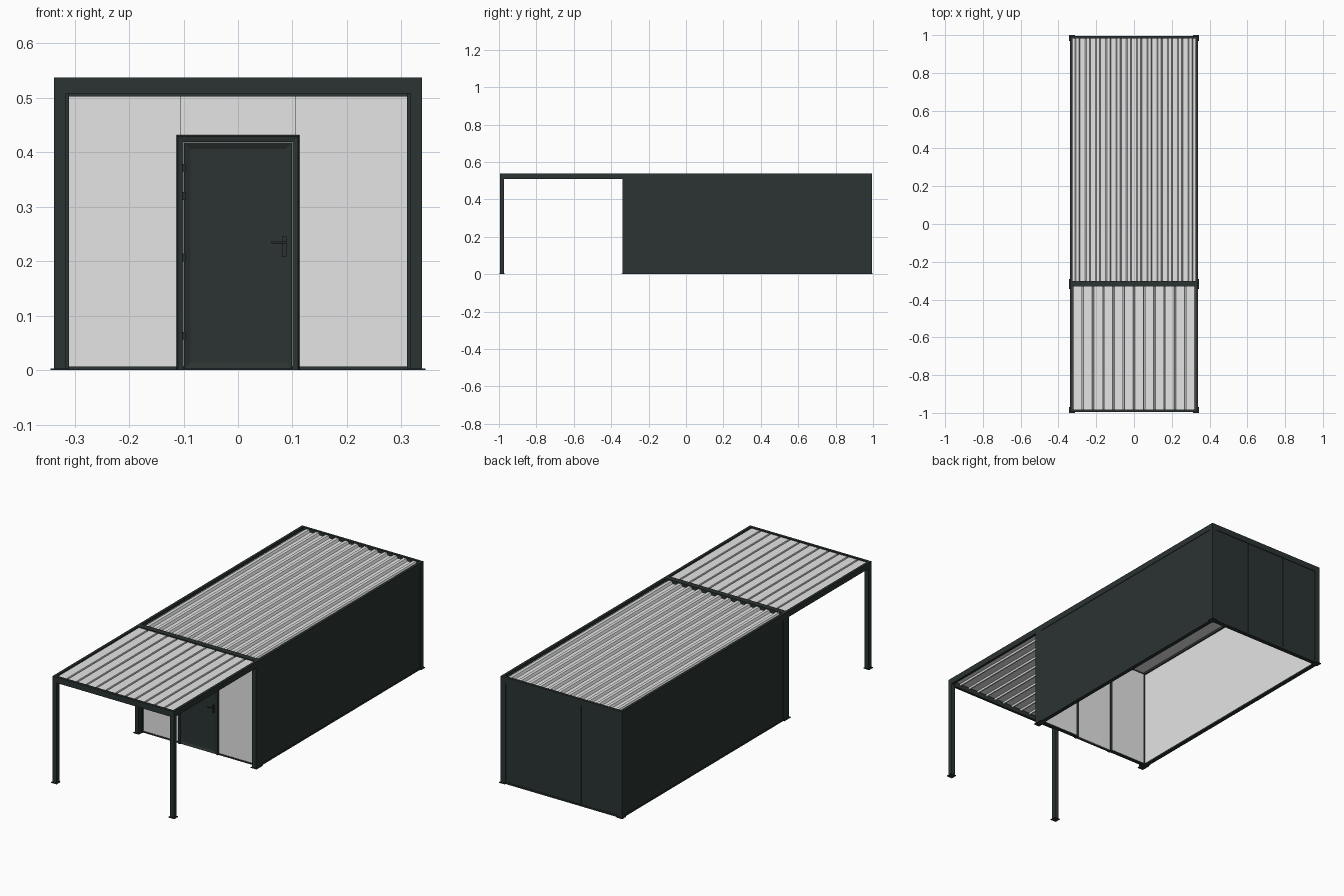
import bpy, bmesh, math
from mathutils import Vector

if "Cube" in bpy.data.objects:
    bpy.data.objects.remove(bpy.data.objects["Cube"])


def material(name, rgb):
    m = bpy.data.materials.new(name)
    m.diffuse_color = (*rgb, 1)
    m.use_nodes = True
    m.node_tree.nodes["Principled BSDF"].inputs["Base Color"].default_value = m.diffuse_color
    return m


DARK = material("anthracite", (0.0235, 0.0335, 0.0315))
LIGHT = material("light grey", (0.78, 0.78, 0.78))


def finish(bm, name, mat):
    bmesh.ops.recalc_face_normals(bm, faces=bm.faces)
    me = bpy.data.meshes.new(name)
    bm.to_mesh(me)
    bm.free()
    me.materials.append(mat)
    ob = bpy.data.objects.new(name, me)
    bpy.context.collection.objects.link(ob)
    return ob


def box_bm(x, y, z):
    bm = bmesh.new()
    bmesh.ops.create_cube(bm, size=1)
    for v in bm.verts:
        v.co = Vector([(a[0] + a[1]) / 2 + c * abs(a[1] - a[0]) for a, c in zip((x, y, z), v.co)])
    return bm


def box(name, x, y, z, mat=DARK):
    return finish(box_bm(x, y, z), name, mat)


def cylinder(name, centre, r, length, axis):
    bm = bmesh.new()
    bmesh.ops.create_cone(bm, cap_ends=True, segments=12, radius1=r, radius2=r, depth=length)
    q = Vector((0, 0, 1)).rotation_difference(Vector(axis))
    for v in bm.verts:
        v.co = q @ v.co + Vector(centre)
    return finish(bm, name, DARK)


def ribbed_sheet(name, y0, y1, z, ribs, top, foot, height):
    """Trapezoid sheet with ribs running along y."""
    w = 0.326
    pitch = 2 * w / ribs
    prof = [(-w, z)]
    for i in range(ribs):
        c = -w + (i + 0.5) * pitch
        prof += [(c - foot, z), (c - top, z + height), (c + top, z + height), (c + foot, z)]
    prof.append((w, z))
    bm = bmesh.new()
    rows = [[bm.verts.new((px, y, pz)) for px, pz in prof] for y in (y0, y1)]
    for i in range(len(prof) - 1):
        bm.faces.new((rows[0][i], rows[0][i + 1], rows[1][i + 1], rows[1][i]))
    ob = finish(bm, name, LIGHT)
    sol = ob.modifiers.new("thickness", 'SOLIDIFY')
    sol.thickness = 0.001
    return ob


X, Y, TOP = 0.338, 0.994, 0.538      # outer frame size
P = 0.022                            # post width
BEAM = 0.508                         # underside of the roof beams
FRONT = -0.318                       # joint between canopy and room

for s, side in ((-1, "left"), (1, "right")):
    # posts and foot plates
    for name, y0, y1, w in (("canopy_front_post", -Y, -Y + P, P),
                            ("canopy_back_post", -0.340, FRONT, P),
                            ("room_front_post", FRONT, -0.296, 0.028),
                            ("room_back_post", Y - P, Y, 0.028)):
        box(f"{side}_{name}", (s * X, s * (X - w)), (y0, y1), (0, BEAM))
    for name, y0, y1 in (("front", -1, -Y + P + 0.004), ("middle", -0.344, -0.292),
                         ("back", Y - P - 0.004, 1)):
        box(f"{side}_{name}_foot_plate", (s * 0.344, s * 0.312), (y0, y1), (0, 0.003))
    # long roof beams, bottom rails and inner ceiling rail
    box(f"{side}_roof_beam", (s * X, s * (X - 0.013)), (-Y, Y), (BEAM, TOP))
    box(f"{side}_bottom_rail", (s * X, s * 0.318), (-0.296, Y - P), (0, 0.008))
    box(f"{side}_ceiling_rail", (s * 0.325, s * 0.312), (-0.300, Y - 0.013), (0.500, 0.520))
    # side wall: two outer skins with a seam, light lining inside
    box(f"{side}_wall_front_panel", (s * 0.335, s * 0.326), (-0.296, 0.549), (0.008, BEAM))
    box(f"{side}_wall_back_panel", (s * 0.335, s * 0.326), (0.551, Y - P), (0.008, BEAM))
    box(f"{side}_wall_seam", (s * 0.333, s * 0.326), (0.549, 0.551), (0.008, BEAM))
    box(f"{side}_wall_lining", (s * 0.326, s * 0.318), (-0.296, Y - P), (0.008, BEAM), LIGHT)
    # front wall panels beside the door
    box(f"{side}_front_wall_panel", (s * 0.310, s * 0.1065), (-0.311, -0.299), (0.006, BEAM), LIGHT)
    box(f"{side}_front_bottom_rail", (s * 0.310, s * 0.113), (-0.314, -0.297), (0, 0.007))
    box(f"{side}_transom_seam", (s * 0.1065, s * 0.1055), (-0.3105, -0.299), (0.43, BEAM))
    # back wall outer panels
    box(f"{side}_back_wall_panel", (s * 0.310, s * 0.110), (Y - 0.012, Y - 0.003), (0.008, BEAM))
    box(f"{side}_back_wall_seam", (s * 0.110, s * 0.108), (Y - 0.012, Y - 0.005), (0.008, BEAM))

# cross beams
inner = X - 0.013
for name, y0, y1 in (("canopy_front_beam", -Y, -Y + 0.013),
                     ("canopy_back_beam", -0.331, FRONT),
                     ("room_front_beam", FRONT, -0.302),
                     ("room_back_beam", Y - 0.013, Y)):
    box(name, (-inner, inner), (y0, y1), (BEAM, TOP))
box("front_head_rail", (-0.310, 0.310), (-0.315, -0.298), (0.503, BEAM))

# back wall middle panel, lining and rail
box("middle_back_wall_panel", (-0.108, 0.108), (Y - 0.012, Y - 0.003), (0.008, BEAM))
box("back_wall_lining", (-0.318, 0.318), (Y - P, Y - 0.012), (0.008, BEAM), LIGHT)
box("back_bottom_rail", (-0.310, 0.310), (Y - P, Y), (0, 0.008))

# roof sheets and ceiling
ribbed_sheet("room_roof_sheet", -0.302, Y - 0.013, 0.522, 12, 0.008, 0.014, 0.012)
ribbed_sheet("canopy_roof_sheet", -Y + 0.013, -0.331, 0.524, 12, 0.0225, 0.0245, 0.009)
box("ceiling", (-0.325, 0.325), (-0.302, Y - 0.013), (0.512, 0.518), LIGHT)

# transom above the door
box("transom_panel", (-0.1055, 0.1055), (-0.311, -0.299), (0.43, BEAM), LIGHT)

# door frame: mitred profile swept up, across and down
bm = bmesh.new()
rings = []
for sx, up in ((-1, 0), (-1, 1), (1, 1), (1, 0)):
    ring = []
    for off, y in ((0, -0.297), (0, -0.313), (0.003, -0.320), (0.013, -0.318), (0.013, -0.297)):
        ring.append(bm.verts.new((sx * (0.113 - off), y, 0.432 - off if up else 0)))
    rings.append(ring)
for a, b in zip(rings, rings[1:]):
    for i in range(5):
        j = (i + 1) % 5
        bm.faces.new((a[i], a[j], b[j], b[i]))
bm.faces.new(rings[0])
bm.faces.new(rings[-1])
finish(bm, "door_frame", DARK)

# door leaf with sloped border around a recessed panel
bm = box_bm((-0.099, 0.099), (-0.318, -0.304), (0.002, 0.418))
face = min(bm.faces, key=lambda f: f.calc_center_median().y)
bmesh.ops.inset_region(bm, faces=[face], thickness=0.017, depth=0)
for v in face.verts:
    v.co.y += 0.005
finish(bm, "door_leaf", DARK)
box("door_lining", (-0.099, 0.099), (-0.304, -0.300), (0.002, 0.418), LIGHT)

# hinges
for i, z in enumerate((0.063, 0.207, 0.320, 0.372)):
    cylinder(f"door_hinge_{i + 1}", (-0.099, -0.320, z), 0.003, 0.014, (0, 0, 1))

# handle with backplate, lever and lock
box("handle_backplate", (0.081, 0.089), (-0.321, -0.314), (0.208, 0.246))
cylinder("handle_spindle", (0.085, -0.326, 0.235), 0.0025, 0.014, (0, 1, 0))
cylinder("handle_lever", (0.0745, -0.332, 0.235), 0.0022, 0.026, (1, 0, 0))
cylinder("door_lock", (0.085, -0.321, 0.217), 0.0025, 0.004, (0, 1, 0))
